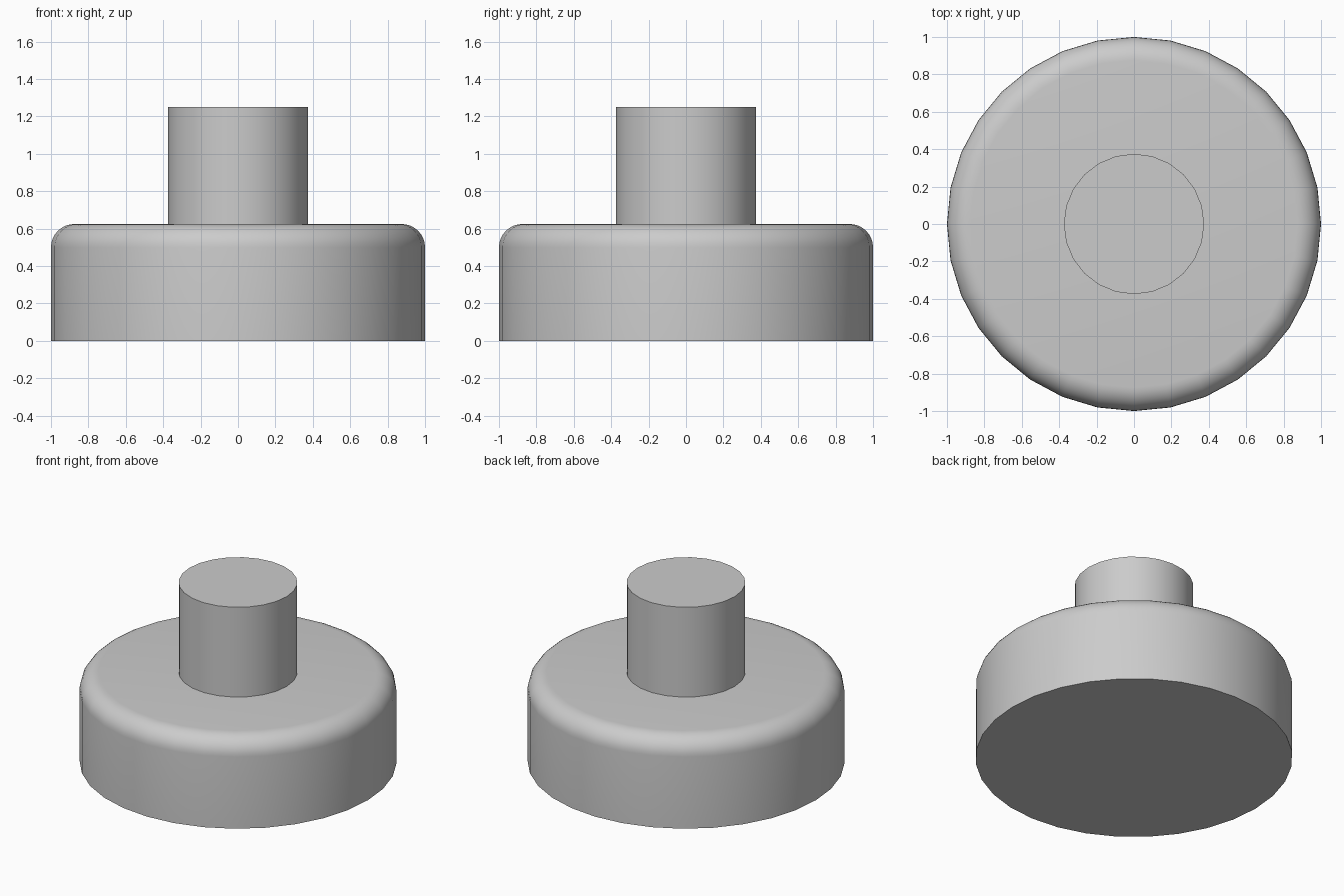
import bpy
import math

cube = bpy.data.objects.get("Cube")
if cube:
    bpy.data.objects.remove(cube, do_unlink=True)

grey = bpy.data.materials.new("plain grey")
grey.use_nodes = True
COLOUR = (0.6, 0.6, 0.6, 1)
grey.diffuse_color = COLOUR
grey.node_tree.nodes["Principled BSDF"].inputs["Base Color"].default_value = COLOUR


def cylinder(name, radius, bottom, top, sides):
    bpy.ops.mesh.primitive_cylinder_add(vertices=sides, radius=radius, depth=top - bottom,
                                        location=(0, 0, (bottom + top) / 2))
    obj = bpy.context.object
    obj.name = name
    obj.data.materials.append(grey)
    return obj


def smooth(obj):
    bpy.ops.object.select_all(action='DESELECT')
    obj.select_set(True)
    bpy.context.view_layer.objects.active = obj
    bpy.ops.object.shade_smooth_by_angle(angle=math.radians(35))


# Wide base with a rounded upper rim
base = cylinder("base", 1.0, 0, 0.625, 32)
weights = base.data.attributes.new("bevel_weight_edge", 'FLOAT', 'EDGE')
for edge in base.data.edges:
    if all(base.data.vertices[i].co.z > 0 for i in edge.vertices):
        weights.data[edge.index].value = 1
bevel = base.modifiers.new("rounded rim", 'BEVEL')
bevel.limit_method = 'WEIGHT'
bevel.width = 0.125
bevel.segments = 8
bpy.ops.object.modifier_apply(modifier=bevel.name)
smooth(base)

# Narrow post standing on the base
post = cylinder("post", 0.375, 0.625, 1.25, 24)
smooth(post)
